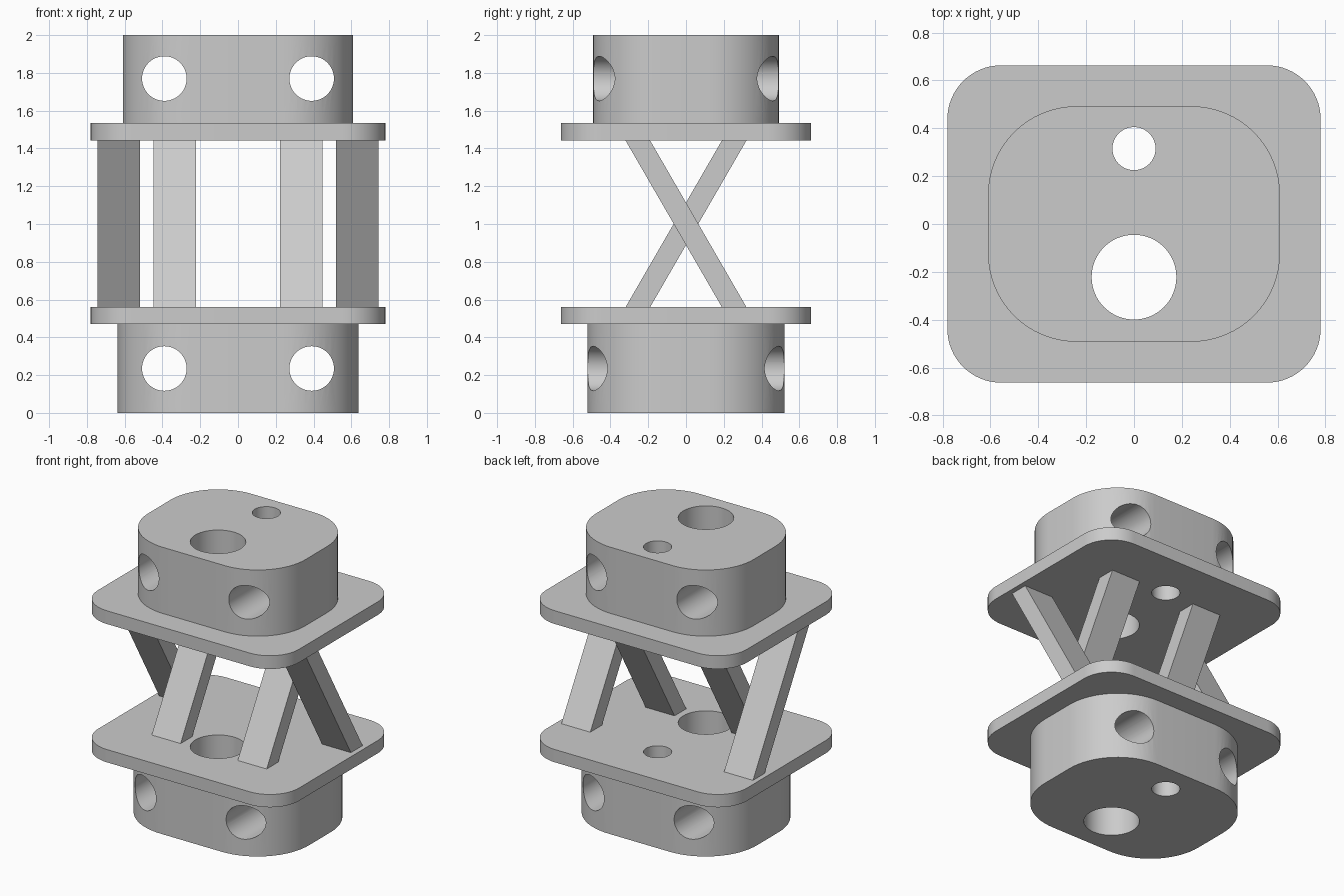
import bpy, bmesh, math

if "Cube" in bpy.data.objects:
    bpy.data.objects.remove(bpy.data.objects["Cube"])

grey = bpy.data.materials.new("light_grey")
grey.diffuse_color = (0.6, 0.6, 0.6, 1)
grey.use_nodes = True
grey.node_tree.nodes["Principled BSDF"].inputs["Base Color"].default_value = grey.diffuse_color


def prism(name, pts, depth):
    """Solid made by sweeping a closed 3D outline along a vector."""
    bm = bmesh.new()
    face = bm.faces.new([bm.verts.new(p) for p in pts])
    ext = bmesh.ops.extrude_face_region(bm, geom=[face])
    verts = [g for g in ext["geom"] if isinstance(g, bmesh.types.BMVert)]
    bmesh.ops.translate(bm, verts=verts, vec=depth)
    bmesh.ops.recalc_face_normals(bm, faces=bm.faces)
    mesh = bpy.data.meshes.new(name)
    bm.to_mesh(mesh)
    bm.free()
    mesh.materials.append(grey)
    ob = bpy.data.objects.new(name, mesh)
    bpy.context.collection.objects.link(ob)
    return ob


def rounded_slab(name, hx, hy, r, z0, z1, n=16):
    pts = []
    for k, (sx, sy) in enumerate([(1, 1), (-1, 1), (-1, -1), (1, -1)]):
        for i in range(n + 1):
            a = math.pi / 2 * (k + i / n)
            pts.append((sx * (hx - r) + r * math.cos(a),
                        sy * (hy - r) + r * math.sin(a), z0))
    return prism(name, pts, (0, 0, z1 - z0))


def circle(r, n=64):
    return [(r * math.cos(2 * math.pi * i / n), r * math.sin(2 * math.pi * i / n))
            for i in range(n)]


def drill(ob, cutters):
    bpy.context.view_layer.objects.active = ob
    for c in cutters:
        m = ob.modifiers.new("hole", 'BOOLEAN')
        m.operation, m.solver, m.object = 'DIFFERENCE', 'EXACT', c
        bpy.ops.object.modifier_apply(modifier=m.name)


# Hole cutters: two vertical bores and a pair of cross bores per block
vertical = [prism("bore_cutter", [(x, y + cy, -0.5) for x, y in circle(r)], (0, 0, 3))
            for cy, r in ((0.315, 0.09), (-0.222, 0.177))]
cross = {z: [prism("cross_cutter", [(x + cx, -1, y + z) for x, y in circle(0.118)], (0, 2, 0))
             for cx in (-0.39, 0.39)]
         for z in (0.235, 1.77)}

# End blocks and flange plates
bottom_block = rounded_slab("bottom_block", 0.638, 0.522, 0.40, 0, 0.47)
top_block = rounded_slab("top_block", 0.61, 0.492, 0.37, 1.535, 2)
bottom_plate = rounded_slab("bottom_plate", 0.78, 0.663, 0.225, 0.47, 0.56)
top_plate = rounded_slab("top_plate", 0.78, 0.663, 0.225, 1.442, 1.535)
drill(bottom_block, vertical + cross[0.235])
drill(top_block, vertical + cross[1.77])
drill(bottom_plate, vertical)
drill(top_plate, vertical)

for c in vertical + cross[0.235] + cross[1.77]:
    bpy.data.objects.remove(c)

# Keep rims sharp, walls smooth
for ob in (bottom_block, top_block, bottom_plate, top_plate):
    bpy.ops.object.select_all(action='DESELECT')
    ob.select_set(True)
    bpy.context.view_layer.objects.active = ob
    bpy.ops.object.shade_smooth_by_angle(angle=math.radians(30))

# Crossed struts: inner pair leans back, outer pair leans forward
for side, s in (("left", -1), ("right", 1)):
    for kind, x0, x1, lean in (("inner", 0.222, 0.447, 1), ("outer", 0.52, 0.745, -1)):
        outline = [(s * x0, lean * y, z) for y, z in
                   ((-0.32, 0.56), (-0.19, 0.56), (0.32, 1.442), (0.19, 1.442))]
        prism(f"{side}_{kind}_strut", outline, (s * (x1 - x0), 0, 0))
